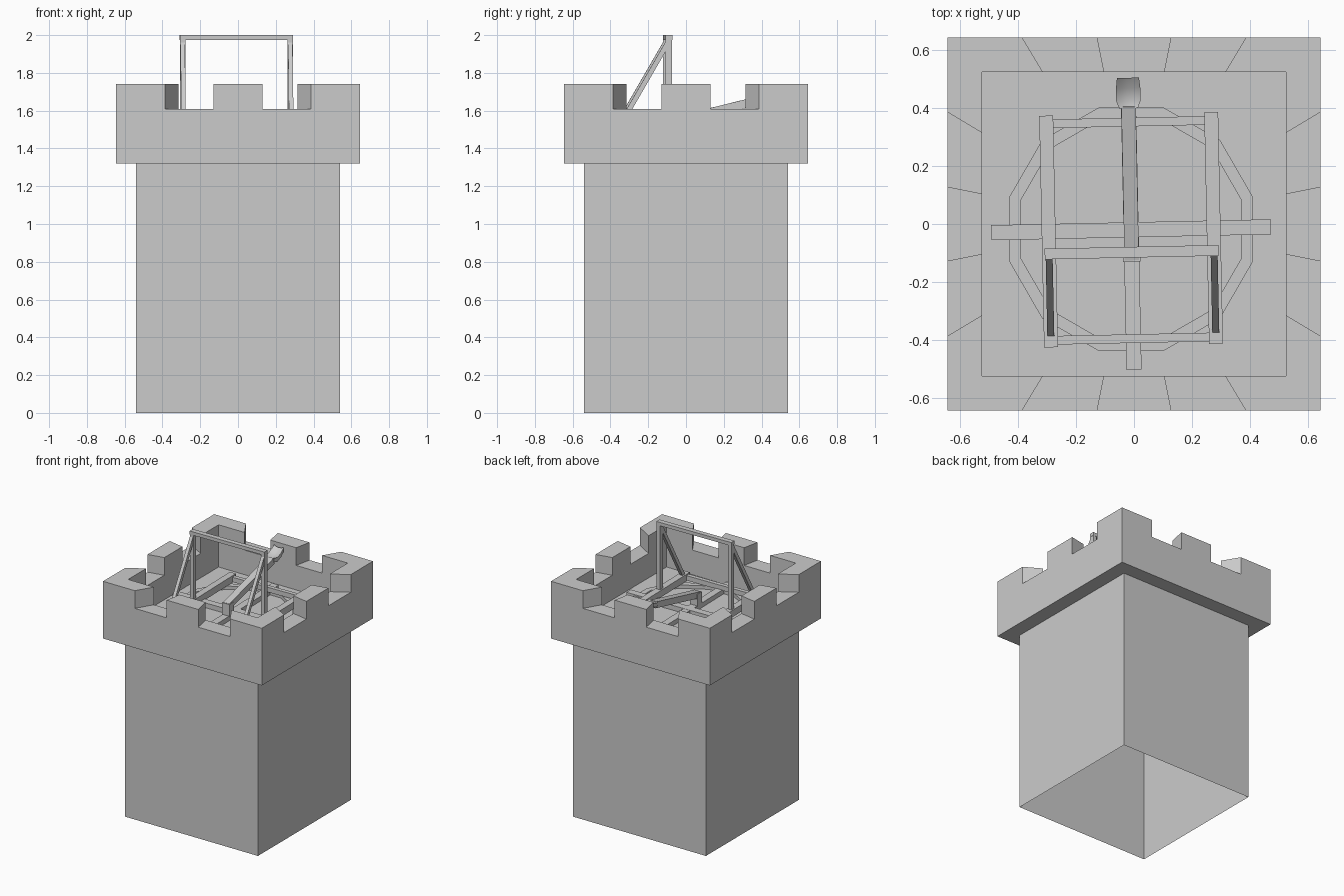
import bpy, bmesh, math
from mathutils import Matrix, Vector

if "Cube" in bpy.data.objects:
    bpy.data.objects.remove(bpy.data.objects["Cube"])

FLOOR = 1.43


def finish(name, bm):
    bmesh.ops.remove_doubles(bm, verts=bm.verts, dist=1e-5)
    bmesh.ops.recalc_face_normals(bm, faces=bm.faces)
    me = bpy.data.meshes.new(name)
    bm.to_mesh(me)
    bm.free()
    ob = bpy.data.objects.new(name, me)
    bpy.context.collection.objects.link(ob)
    return ob


def quad(bm, *pts):
    bm.faces.new([bm.verts.new(p) for p in pts])


def square(r, n):
    """Points round a square of half width r, n segments per side."""
    pts = []
    for k in range(4):
        rot = Matrix.Rotation(k * math.pi / 2, 3, 'Z')
        pts += [rot @ Vector((-r + 2 * r * i / n, -r, 0)) for i in range(n)]
    return pts


def at(p, z):
    return (p[0], p[1], z)


# Tower body, open underneath
bm = bmesh.new()
p = square(0.54, 1)
for i in range(4):
    a, b = p[i], p[(i + 1) % 4]
    quad(bm, at(a, 0), at(b, 0), at(b, 1.32), at(a, 1.32))
finish("tower_body", bm)

# Battlements: five segments a side, alternating merlon and radial gap
bm = bmesh.new()
out, inn = square(0.645, 5), square(0.525, 5)
heights = [1.74, 1.61, 1.74, 1.61, 1.74] * 4
for i in range(20):
    j = (i + 1) % 20
    h, h2 = heights[i], heights[j]
    a, b, c, d = out[i], out[j], inn[j], inn[i]
    quad(bm, at(a, 1.32), at(b, 1.32), at(b, h), at(a, h))
    quad(bm, at(c, FLOOR), at(d, FLOOR), at(d, h), at(c, h))
    quad(bm, at(a, h), at(b, h), at(c, h), at(d, h))
    quad(bm, at(a, 1.32), at(d, 1.32), at(c, 1.32), at(b, 1.32))
    quad(bm, at(d, 1.32), at(c, 1.32), at(c, FLOOR), at(d, FLOOR))
    if h != h2:
        quad(bm, at(b, h), at(c, h), at(c, h2), at(b, h2))
finish("battlements", bm)

# Deck inside the battlements
bm = bmesh.new()
quad(bm, *[at(q, FLOOR) for q in square(0.525, 1)])
finish("deck", bm)

# The engine is turned slightly on the deck
PLACE = Matrix.Translation((-0.01, -0.02, 0)) @ Matrix.Rotation(math.radians(1.2), 4, 'Z')


def box(name, lo, hi):
    bm = bmesh.new()
    bmesh.ops.create_cube(bm, size=1)
    lo, hi = Vector(lo), Vector(hi)
    for v in bm.verts:
        v.co = (lo + hi) / 2 + Vector(v.co[k] * (hi - lo)[k] for k in range(3))
    bm.transform(PLACE)
    return finish(name, bm)


def beam(name, x, w, start, end, t):
    """Beam in the y-z plane between two (y, z) points."""
    bm = bmesh.new()
    a, b = Vector(start), Vector(end)
    d = (b - a).normalized()
    n = Vector((-d.y, d.x)) * t / 2
    ring = [a - n, b - n, b + n, a + n]
    faces = [[bm.verts.new((x + s * w / 2, q.x, q.y)) for q in ring] for s in (-1, 1)]
    for f in faces:
        bm.faces.new(f)
    for i in range(4):
        j = (i + 1) % 4
        bm.faces.new([faces[0][i], faces[0][j], faces[1][j], faces[1][i]])
    bm.transform(PLACE)
    return finish(name, bm)


# Twelve-sided turntable ring
bm = bmesh.new()
ra, rb = 0.42 / math.cos(math.pi / 12), 0.38 / math.cos(math.pi / 12)
prof = [(ra, FLOOR), (ra, FLOOR + 0.025), (rb, FLOOR + 0.025), (rb, FLOOR)]
for i in range(12):
    ang = [(i + 0.5 + k) * math.pi / 6 for k in (0, 1)]
    pts = [[(r * math.cos(t) - 0.01, r * math.sin(t) - 0.018, z) for r, z in prof] for t in ang]
    for k in range(4):
        m = (k + 1) % 4
        quad(bm, pts[0][k], pts[1][k], pts[1][m], pts[0][m])
finish("turntable_ring", bm)

# Cross beams on the ring
box("cross_beam_wide", (-0.483, -0.026, FLOOR), (0.483, 0.026, FLOOR + 0.035))
box("cross_beam_long", (-0.026, -0.483, FLOOR), (0.026, 0.483, FLOOR + 0.034))

# Frame, posts and braces
for s, side in ((-1, "left"), (1, "right")):
    x = s * 0.285
    box(side + "_rail", (x - 0.024, -0.4, FLOOR + 0.025), (x + 0.024, 0.4, 1.505))
    box(side + "_post", (x - 0.014, -0.095, 1.5), (x + 0.014, -0.06, 1.976))
    beam(side + "_brace", x, 0.024, (-0.36, 1.48), (-0.085, 1.955), 0.026)
for y, end in ((-0.376, "front"), (0.372, "back")):
    box(end + "_rail", (-0.262, y - 0.015, FLOOR + 0.03), (0.262, y + 0.015, 1.495))
box("top_bar", (-0.3, -0.096, 1.975), (0.3, -0.059, 2.0))

# Throwing arm with a cupped scoop
beam("throwing_arm", 0.0, 0.05, (-0.1, 1.53), (0.43, 1.66), 0.045)
box("arm_pivot", (-0.03, -0.11, 1.46), (0.03, -0.06, 1.55))

bm = bmesh.new()
rows = [(0.42, 0.032, 1.675), (0.445, 0.042, 1.672), (0.49, 0.042, 1.69), (0.525, 0.038, 1.715)]
grid = []
for y, w, z in rows:
    grid.append([bm.verts.new((w * u, y, z + 0.012 * u * u)) for u in (-1, -0.5, 0, 0.5, 1)])
for a, b in zip(grid, grid[1:]):
    for k in range(4):
        bm.faces.new((a[k], a[k + 1], b[k + 1], b[k]))
res = bmesh.ops.extrude_face_region(bm, geom=bm.faces[:] )
bmesh.ops.translate(bm, verts=[g for g in res["geom"] if isinstance(g, bmesh.types.BMVert)], vec=(0, 0, -0.03))
bm.transform(PLACE)
scoop = finish("scoop", bm)
bpy.context.view_layer.objects.active = scoop
scoop.select_set(True)
bpy.ops.object.shade_smooth_by_angle(angle=math.radians(40))
